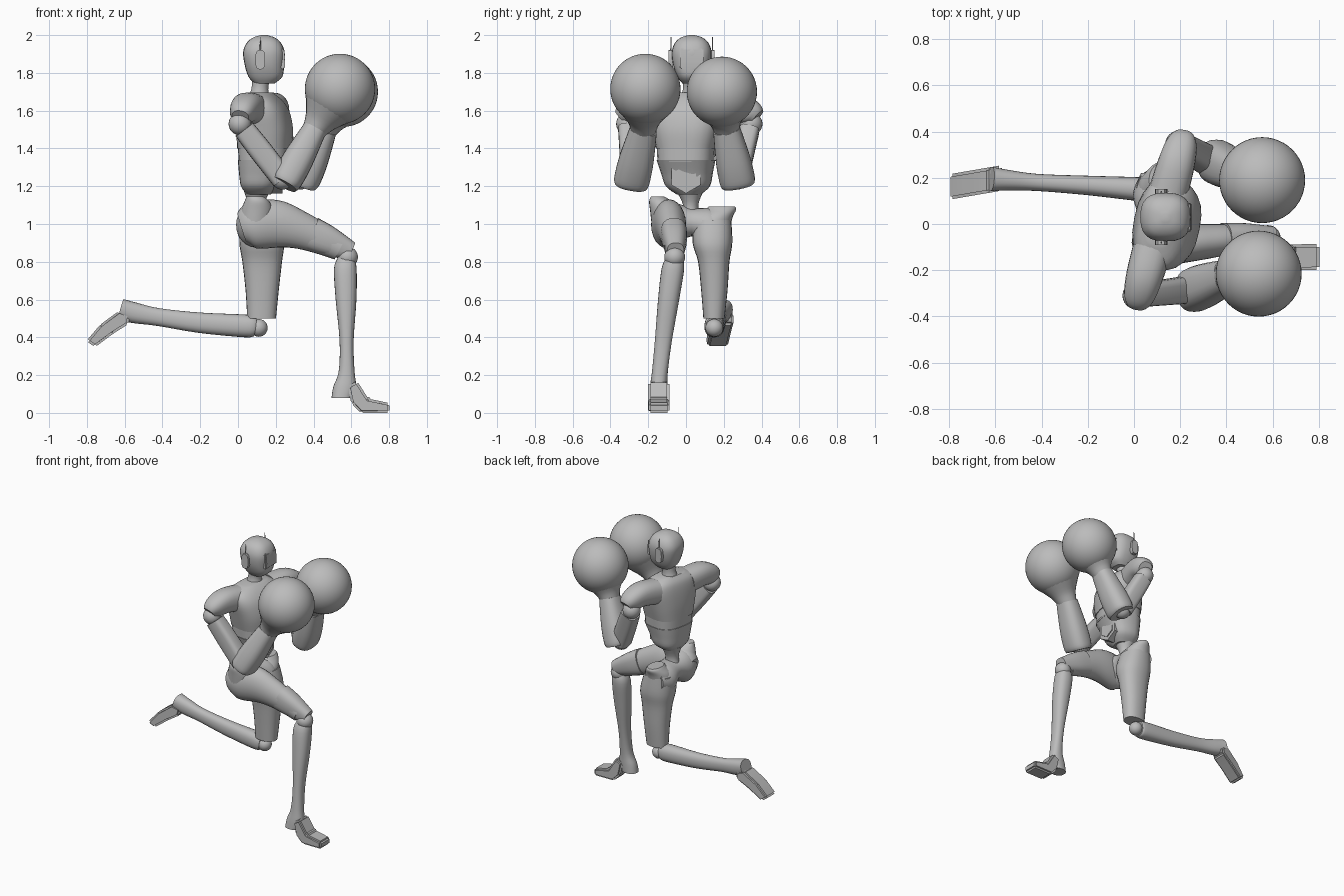
import bpy, bmesh, math
from mathutils import Vector, Matrix

cube = bpy.data.objects.get("Cube")
if cube:
    bpy.data.objects.remove(cube, do_unlink=True)

grey = bpy.data.materials.new("plain_grey")
grey.use_nodes = True
grey.diffuse_color = (.5, .5, .5, 1)
grey.node_tree.nodes["Principled BSDF"].inputs["Base Color"].default_value = (.5, .5, .5, 1)


def finish(name, bm, angle=35):
    bmesh.ops.recalc_face_normals(bm, faces=bm.faces)
    mesh = bpy.data.meshes.new(name)
    bm.to_mesh(mesh)
    bm.free()
    mesh.materials.append(grey)
    obj = bpy.data.objects.new(name, mesh)
    bpy.context.collection.objects.link(obj)
    bpy.ops.object.select_all(action='DESELECT')
    obj.select_set(True)
    bpy.context.view_layer.objects.active = obj
    bpy.ops.object.shade_smooth_by_angle(angle=math.radians(angle))
    return obj


def blend(rows, steps):
    """Smooth spline through the section rows."""
    rows = [Vector(r) for r in rows]
    out = []
    for i in range(len(rows) - 1):
        a, b = rows[max(i - 1, 0)], rows[i]
        c, d = rows[i + 1], rows[min(i + 2, len(rows) - 1)]
        for s in range(steps):
            t = s / steps
            out.append(b + (c - a) * (t / 2) + (a * 2 - b * 5 + c * 4 - d) * (t * t / 2)
                       + (b * 3 - a - c * 3 + d) * (t ** 3 / 2))
    return out + [rows[-1]]


def loft(name, rows, side=(0, 1, 0), axis=None, square=2, steps=4, sides=24):
    """Skin sections given as centre x, y, z, half width along side, half depth."""
    rows = blend(rows, steps)
    bm = bmesh.new()
    rings = []
    for i, row in enumerate(rows):
        nxt, prev = rows[min(i + 1, len(rows) - 1)], rows[max(i - 1, 0)]
        t = Vector(axis) if axis else Vector((nxt - prev)[:3])
        t.normalize()
        u = Vector(side)
        u = (u - t * u.dot(t)).normalized()
        v = t.cross(u)
        ring = []
        for k in range(sides):
            ang = math.tau * k / sides
            c, s = math.cos(ang), math.sin(ang)
            p = Vector(row[:3])
            p += u * math.copysign(abs(c) ** (2 / square), c) * row[3]
            p += v * math.copysign(abs(s) ** (2 / square), s) * row[4]
            ring.append(bm.verts.new(p))
        rings.append(ring)
    for a, b in zip(rings, rings[1:]):
        for k in range(sides):
            n = (k + 1) % sides
            bm.faces.new((a[k], a[n], b[n], b[k]))
    bm.faces.new(rings[0])
    bm.faces.new(rings[-1])
    return finish(name, bm)


def ball(name, centre, radius, segments=24):
    bm = bmesh.new()
    bmesh.ops.create_uvsphere(bm, u_segments=segments, v_segments=segments // 2,
                              radius=radius, matrix=Matrix.Translation(centre))
    return finish(name, bm)


def slab(name, profile, y_start, y_end, half, bevel=.012):
    """Side profile in x, z given a width; y drifts from the first to the last x."""
    bm = bmesh.new()
    xs = [p[0] for p in profile]
    low, span = min(xs), max(xs) - min(xs)
    layers = []
    for sign in (-1, 1):
        layers.append([bm.verts.new((x, y_start + (y_end - y_start) * (x - low) / span
                                     + sign * half, z)) for x, z in profile])
    a, b = layers
    bm.faces.new(a)
    bm.faces.new(b)
    for k in range(len(a)):
        n = (k + 1) % len(a)
        bm.faces.new((a[k], a[n], b[n], b[k]))
    bmesh.ops.recalc_face_normals(bm, faces=bm.faces)
    bmesh.ops.bevel(bm, geom=bm.edges[:], offset=bevel, segments=2,
                    affect='EDGES', clamp_overlap=True)
    return finish(name, bm, 25)


UP = (0, 0, 1)
TWIST = (.2, 1, 0)

# Head, visor, ear pads and aerials
loft("head", [(.14, .03, 1.745, .05, .055), (.145, .03, 1.78, .075, .09),
              (.14, .03, 1.84, .098, .104), (.137, .03, 1.91, .105, .11),
              (.137, .03, 1.96, .088, .09), (.137, .03, 1.988, .055, .055),
              (.137, .03, 2, .015, .015)], axis=UP, square=2.6)
slab("visor", [(.2, 1.82), (.247, 1.82), (.25, 1.87), (.243, 1.93), (.2, 1.93)],
     .03, .03, .062, .006)
for label, y in (("right", -.08), ("left", .14)):
    loft(label + "_ear_pad", [(.118, y - .012, 1.87, .052, .026),
                              (.118, y + .012, 1.87, .052, .026)],
         side=UP, square=3, steps=1, sides=16)
    loft(label + "_aerial", [(.118, y, 1.9, .004, .004), (.118, y, 1.99, .002, .002)],
         steps=1, sides=8)

# Neck and torso
loft("neck", [(.11, .025, 1.64, .07, .075), (.115, .028, 1.71, .045, .045),
              (.125, .03, 1.79, .05, .05)], axis=UP)
loft("chest", [(.14, 0, 1.4, .155, .14), (.142, 0, 1.5, .18, .143),
               (.135, 0, 1.6, .2, .127), (.122, 0, 1.66, .18, .098),
               (.117, .01, 1.695, .1, .06)], side=TWIST, axis=UP, square=2.7)
loft("midriff", [(.14, 0, 1.33, .148, .132), (.14, 0, 1.41, .152, .135)],
     side=TWIST, axis=UP, square=2.7, steps=1)
loft("abdomen", [(.11, .015, 1.155, .06, .06), (.115, .01, 1.2, .115, .095),
                 (.125, .005, 1.27, .135, .115), (.14, 0, 1.34, .153, .136)],
     side=TWIST, axis=UP, square=2.7)
for label, radius, reach in (("belt_hexagon", .088, .235), ("belt_hexagon_centre", .062, .242)):
    loft(label, [(.18, 0, 1.25, radius, radius), (reach, 0, 1.25, radius, radius)],
         side=UP, steps=1, sides=6)
loft("spine", [(.09, .025, 1.02, .055, .06), (.095, .025, 1.1, .04, .045),
               (.1, .02, 1.18, .075, .07)], axis=UP)

# Shoulders, arms and round gloves: shoulder, elbow, wrist, glove per side
arms = {
    "right": ((.01, -.31, 1.53), (.235, -.285, 1.24), (.405, -.225, 1.5), (.54, -.215, 1.715)),
    "left": ((.195, .345, 1.53), (.33, .27, 1.24), (.46, .215, 1.5), (.555, .19, 1.7)),
}
for label, joints in arms.items():
    shoulder, elbow, wrist, glove = map(Vector, joints)
    root = Vector((.115, .02, 1.62))
    cap = shoulder + Vector((.012, 0, .05))
    path = [(root.lerp(cap, f) + Vector((0, 0, lift)), w)
            for f, lift, w in ((.4, 0, .085), (.75, .025, .08), (1, .01, .067), (1.1, -.01, .045))]
    loft(label + "_shoulder", [(*p, w, w) for p, w in path], side=(1, 0, 0), square=2.4)
    ball(label + "_shoulder_joint", shoulder, .06)
    top = shoulder.lerp(elbow, .1)
    loft(label + "_upper_arm", [(*top, .052, .058), (*shoulder.lerp(elbow, .5), .055, .062),
                                (*elbow, .06, .06)], square=3.5)
    ball(label + "_elbow", elbow, .058)
    base = elbow + (elbow - wrist) * .12 + Vector((.03, 0, 0))
    mid = base.lerp(wrist, .45)
    loft(label + "_forearm", [(*base, .088, .07), (*base.lerp(wrist, .1), .095, .082),
                              (*mid, .092, .082), (*wrist, .072, .064)], square=2.5)
    loft(label + "_cuff", [(*wrist.lerp(glove, -.05), .066, .062),
                           (*wrist.lerp(glove, .2), .085, .085),
                           (*wrist.lerp(glove, .5), .135, .135)])
    ball(label + "_glove", glove, .186, 48)

# Pelvis and hip crests
loft("pelvis", [(.09, -.16, 1, .07, .07), (.095, -.08, .995, .105, .12),
                (.1, .03, 1.01, .085, .075), (.105, .13, .975, .11, .11),
                (.1, .22, .99, .07, .07)], side=(1, 0, 0), axis=(0, 1, 0))
loft("right_hip_crest", [(.09, -.1, .98, .08, .09), (.1, -.115, 1.07, .075, .085),
                         (.1, -.135, 1.12, .06, .065), (.09, -.15, 1.145, .035, .045)], axis=UP)
loft("left_hip_crest", [(.11, .14, .95, .09, .1), (.11, .155, 1.03, .09, .09),
                        (.11, .185, 1.075, .08, .06), (.11, .19, 1.092, .07, .045)], axis=UP)

# Front leg, planted
loft("right_thigh", [(.02, -.1, .98, .06, .08), (.08, -.1, .995, .085, .125),
                     (.2, -.085, 1, .085, .127), (.32, -.075, .97, .075, .102),
                     (.43, -.065, .925, .064, .083), (.54, -.06, .872, .055, .066)])
loft("right_knee_guard", [(.39, -.065, .948, .07, .09), (.48, -.06, .91, .064, .078),
                          (.6, -.055, .855, .045, .05)], square=2.5)
ball("right_knee", (.58, -.06, .825), .055)
loft("right_shin", [(.572, -.062, .82, .045, .045), (.568, -.07, .76, .06, .06),
                    (.572, -.092, .6, .056, .055), (.575, -.12, .38, .045, .037),
                    (.575, -.138, .22, .042, .042), (.565, -.145, .14, .046, .06),
                    (.55, -.148, .08, .048, .055)], axis=UP, square=2.3)
slab("right_foot", [(.58, .14), (.63, .17), (.69, .075), (.803, .052), (.803, 0),
                    (.65, 0), (.6, .05)], -.145, -.143, .056)

# Trailing leg, folded back
loft("left_thigh", [(.11, .14, 1.02, .1, .1), (.125, .14, .9, .105, .118),
                    (.128, .147, .8, .083, .105), (.128, .15, .65, .07, .088),
                    (.125, .148, .5, .056, .076)], axis=UP, square=2.3)
ball("left_knee", (.11, .15, .45), .047)
loft("left_shin", [(.09, .15, .455, .045, .05), (.04, .15, .46, .052, .06),
                   (-.2, .167, .477, .042, .054), (-.42, .18, .507, .037, .047),
                   (-.55, .19, .53, .045, .055), (-.62, .195, .548, .053, .056)], square=2.3)
slab("left_foot", [(-.63, .54), (-.57, .52), (-.58, .47), (-.66, .42), (-.757, .348),
                   (-.803, .38), (-.73, .467)], .16, .2, .055)
